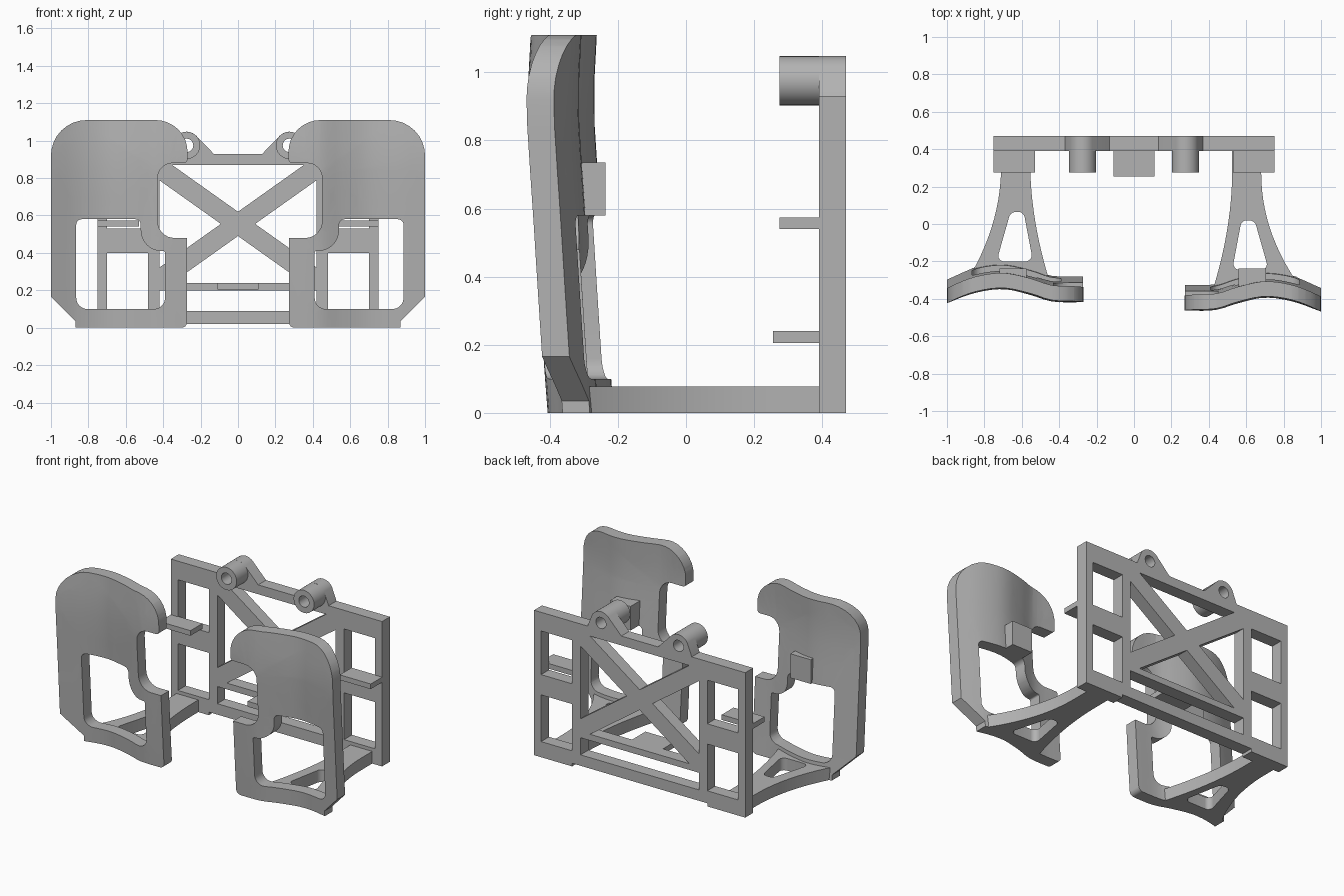
import bpy, bmesh, math
from mathutils import Vector

if "Cube" in bpy.data.objects:
    bpy.data.objects.remove(bpy.data.objects["Cube"])

GREY = (0.45, 0.45, 0.45, 1)
mat = bpy.data.materials.new("light grey")
mat.use_nodes = True
mat.diffuse_color = GREY
mat.node_tree.nodes["Principled BSDF"].inputs["Base Color"].default_value = GREY


def rounded(points, steps=8):
    """Replace each corner (x, y, tangent length) by an arc."""
    out = []
    for i, (x, y, d) in enumerate(points):
        p = Vector((x, y))
        if d == 0:
            out.append(p)
            continue
        u = (Vector(points[i - 1][:2]) - p).normalized()
        v = (Vector(points[(i + 1) % len(points)][:2]) - p).normalized()
        w = math.sin(u.angle(v) / 2)
        for k in range(steps + 1):
            t = k / steps
            a, b, c = (1 - t) ** 2, 2 * w * t * (1 - t), t * t
            out.append((a * (p + u * d) + b * p + c * (p + v * d)) / (a + b + c))
    return out


def arc(cx, cy, r, start, end, steps):
    angles = [math.radians(start + (end - start) * i / steps) for i in range(steps + 1)]
    return [Vector((cx + r * math.cos(a), cy + r * math.sin(a))) for a in angles]


def rect(x0, x1, y0, y1):
    return [Vector(p) for p in ((x0, y0), (x1, y0), (x1, y1), (x0, y1))]


def prism(name, loops, low, high, upright=True, cuts=(), bend=None):
    """Extrude an outline with holes along y (upright) or z, then slice and bend it."""
    bm = bmesh.new()
    for loop in loops:
        vs = [bm.verts.new((p.x, low, p.y) if upright else (p.x, p.y, low)) for p in loop]
        for a, b in zip(vs, vs[1:] + vs[:1]):
            bm.edges.new((a, b))
    bmesh.ops.triangle_fill(bm, use_beauty=True, edges=bm.edges[:])
    ext = bmesh.ops.extrude_face_region(bm, geom=bm.faces[:], use_keep_orig=True)
    move = (0, high - low, 0) if upright else (0, 0, high - low)
    bmesh.ops.translate(bm, verts=[g for g in ext["geom"] if isinstance(g, bmesh.types.BMVert)], vec=move)
    for co, normal in cuts:
        bmesh.ops.bisect_plane(bm, geom=bm.verts[:] + bm.edges[:] + bm.faces[:],
                               plane_co=co, plane_no=normal)
    if bend:
        for v in bm.verts:
            v.co.y += bend(v.co)
    bmesh.ops.recalc_face_normals(bm, faces=bm.faces[:])
    mesh = bpy.data.meshes.new(name)
    bm.to_mesh(mesh)
    bm.free()
    mesh.materials.append(mat)
    obj = bpy.data.objects.new(name, mesh)
    bpy.context.collection.objects.link(obj)
    bpy.ops.object.select_all(action='DESELECT')
    obj.select_set(True)
    bpy.context.view_layer.objects.active = obj
    bpy.ops.object.shade_smooth_by_angle(angle=math.radians(30))
    return obj


def spline(table, x):
    """Smooth interpolation through (position, value) pairs."""
    x = min(max(x, table[0][0]), table[-1][0])
    i = max(k for k in range(len(table) - 1) if table[k][0] <= x)

    def slope(k):
        a, b = table[max(k - 1, 0)], table[min(k + 1, len(table) - 1)]
        return (b[1] - a[1]) / (b[0] - a[0])
    (x0, y0), (x1, y1) = table[i], table[i + 1]
    h = x1 - x0
    t = (x - x0) / h
    return ((2 * t**3 - 3 * t**2 + 1) * y0 + (t**3 - 2 * t**2 + t) * h * slope(i)
            + (3 * t**2 - 2 * t**3) * y1 + (t**3 - t**2) * h * slope(i + 1))


# Back frame: bars, crossed braces and two lugs in one plate
BACK, FRONT, TOP = 0.47, 0.39, 0.93
LUG_X, LUG_Z, LUG_R, BORE = 0.275, 0.975, 0.073, 0.036
right_half = [Vector(p) for p in ((0.48, 0.02), (0.48, 0), (0.75, 0), (0.75, TOP), (0.37, TOP))]
right_half += arc(LUG_X, LUG_Z, LUG_R, 30, 135, 10) + [Vector((0.13, TOP))]
outline = right_half + [Vector((-p.x, p.y)) for p in reversed(right_half)]
side, low, high, mid, rise, half = 0.42, 0.24, 0.87, 0.555, 0.71, 0.065
holes = [rect(-side, side, 0.09, 0.2)]
for z in (low, high):
    sign = 1 if z > mid else -1
    reach = (abs(z - mid) - half) / rise
    holes.append([Vector(p) for p in ((0, mid + sign * half), (reach, z), (-reach, z))])
for s in (-1, 1):
    tall = side * rise - half
    holes.append([Vector(p) for p in ((s * half / rise, mid), (s * side, mid + tall), (s * side, mid - tall))])
    x0, x1 = sorted((s * 0.48, s * 0.7))
    holes += [rect(x0, x1, 0.1, 0.4), rect(x0, x1, 0.53, 0.81)]
    holes.append(arc(s * LUG_X, LUG_Z, BORE, 0, 345, 23))
prism("back_frame", [outline] + holes, FRONT, BACK)
prism("centre_shelf", [rect(-0.11, 0.11, 0.205, 0.24)], 0.255, FRONT + 0.005)

# Front plate shape: sideways curve and lean
ACROSS = [(0.27, 0), (0.44, 0.003), (0.55, 0.038), (0.7, 0.068), (0.85, 0.048), (1, -0.005)]
LEAN = [(0, 0.055), (0.16, 0.043), (0.6, 0.015), (0.9, -0.003), (1.11, 0.005)]
CUTS = [((i * 0.04, 0, 0), (1, 0, 0)) for i in range(-24, 25) if abs(i) > 6]
CUTS += [((0, 0, i * 0.14), (0, 0, 1)) for i in range(1, 8)]


def bend(co):
    return spline(ACROSS, abs(co.x)) + spline(LEAN, co.z)


# Each side: a curved plate, its block, the floor arm, a shelf and a tube
for label, s, shift, dy, out in (("left", 1, 0.02, 0, 0), ("right", -1, 0, 0.045, 0.03)):
    notch = 0.43 + shift
    edge = rounded([(1, 1.11, 0.19), (0.27, 1.11, 0.17), (0.27, 0.88, 0.02), (notch, 0.88, 0.08),
                    (notch, 0.48, 0.09), (0.272, 0.48, 0), (0.272, 0, 0.03), (0.87, 0, 0),
                    (0.87, 0.035, 0), (1, 0.165, 0)])
    x_in, x_mid, x_out = 0.39 + shift, 0.52 + shift, 0.865 + shift
    window = rounded([(x_out, 0.1, 0.06), (x_in, 0.1, 0.06), (x_in, 0.41, 0.01), (x_mid, 0.41, 0.11),
                      (x_mid, 0.58, 0.03), (x_out, 0.58, 0.03)])
    loops = [[Vector((s * p.x, p.y)) for p in loop] for loop in (edge, window)]
    prism(label + "_front_plate", loops, -0.46 + dy, -0.38 + dy, cuts=CUTS, bend=bend)

    x0, x1 = sorted((s * (0.56 + out / 2), s * (0.705 + out / 2)))
    prism(label + "_plate_block", [rect(x0, x1, 0.58, 0.735)], -0.34 + dy / 2, -0.237)

    # Floor arm flaring towards the plate, with a rounded triangular hole
    outer, inner = [Vector((0.68 + out, FRONT + 0.005))], [Vector((0.525 + out, FRONT + 0.005))]
    for i in range(13):
        t = i / 12
        outer.append(Vector((0.68 + out + (0.19 - out) * t**2.1, 0.28 - t * 0.59 + dy)))
        inner.append(Vector((0.525 + out - 0.1 * t**1.9, 0.28 - t * 0.62 + dy)))
    c = 0.61 + out / 2
    slot = rounded([(c - 0.035, 0.02 + dy, 0.03), (c + 0.035, 0.02 + dy, 0.03),
                    (c + 0.11, -0.245 + dy, 0.04), (c - 0.085, -0.245 + dy, 0.04)])
    loops = [[Vector((s * p.x, p.y)) for p in loop] for loop in (outer + inner[::-1], slot)]
    prism(label + "_floor_arm", loops, 0, 0.078, upright=False)

    x0, x1 = sorted((s * 0.53, s * 0.75))
    prism(label + "_shelf", [rect(x0, x1, 0.54, 0.573)], 0.275, FRONT + 0.005)
    tube = [arc(s * LUG_X, LUG_Z, r, 0, 345, 23) for r in (LUG_R, BORE)]
    prism(label + "_tube", tube, 0.275, FRONT + 0.002)
